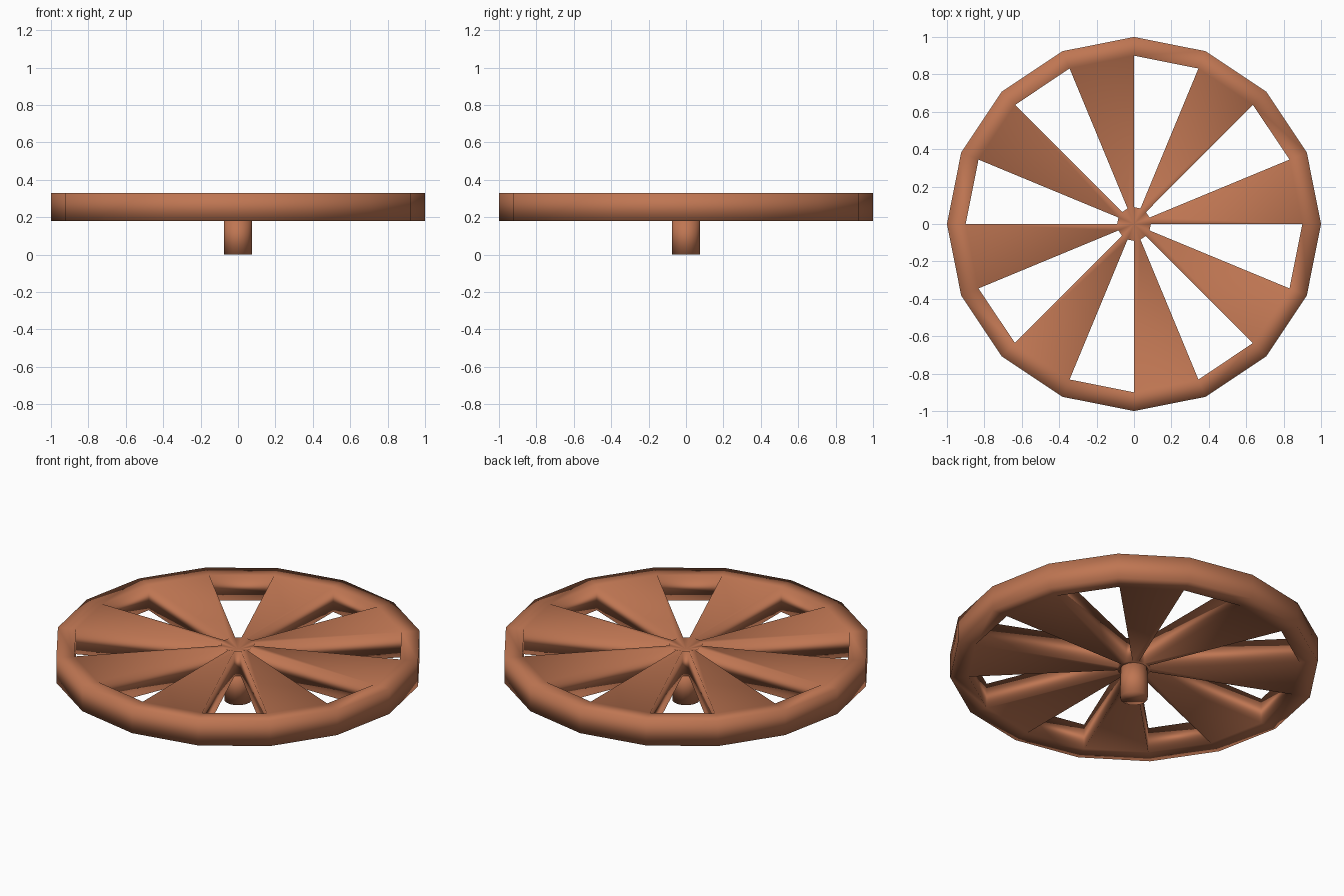
import bpy, bmesh
from math import cos, sin, pi

if "Cube" in bpy.data.objects:
    bpy.data.objects.remove(bpy.data.objects["Cube"])

SIDES = 16
Z_LOW, Z_HIGH = 0.18, 0.33
R_RIM, R_HOLE, R_HUB, R_POST = 1.0, 0.9, 0.09, 0.075

paint = bpy.data.materials.new("terracotta")
paint.diffuse_color = (0.52, 0.18, 0.085, 1)
paint.use_nodes = True
paint.node_tree.nodes["Principled BSDF"].inputs["Base Color"].default_value = paint.diffuse_color


def ring(bm, radius, z):
    return [bm.verts.new((radius * cos(2 * pi * i / SIDES),
                          radius * sin(2 * pi * i / SIDES), z)) for i in range(SIDES)]


def finish(bm, name):
    bmesh.ops.recalc_face_normals(bm, faces=bm.faces)
    for f in bm.faces:
        f.smooth = True
    mesh = bpy.data.meshes.new(name)
    bm.to_mesh(mesh)
    bm.free()
    mesh.materials.append(paint)
    bpy.context.collection.objects.link(bpy.data.objects.new(name, mesh))


# Wheel: rim, eight wedge spokes and hub in one smooth mesh
bm = bmesh.new()
rim_lo, rim_hi = ring(bm, R_RIM, Z_LOW), ring(bm, R_RIM, Z_HIGH)
in_lo, in_hi = ring(bm, R_HOLE, Z_LOW), ring(bm, R_HOLE, Z_HIGH)
hub_lo, hub_hi = ring(bm, R_HUB, Z_LOW), ring(bm, R_HUB, Z_HIGH)
dish = bm.verts.new((0, 0, Z_HIGH - 0.03))
for i in range(SIDES):
    j = (i + 1) % SIDES
    # rim outside, top and bottom
    bm.faces.new((rim_lo[i], rim_lo[j], rim_hi[j], rim_hi[i]))
    bm.faces.new((rim_hi[i], rim_hi[j], in_hi[j], in_hi[i]))
    bm.faces.new((rim_lo[j], rim_lo[i], in_lo[i], in_lo[j]))
    # dished hub top
    bm.faces.new((hub_hi[i], hub_hi[j], dish))
    # spoke side wall, one on each sector line
    bm.faces.new((in_lo[i], in_hi[i], hub_hi[i], hub_lo[i]))
    if i % 2 == 0:
        # wedge spoke
        bm.faces.new((in_hi[i], in_hi[j], hub_hi[j], hub_hi[i]))
        bm.faces.new((in_lo[j], in_lo[i], hub_lo[i], hub_lo[j]))
    else:
        # opening: rim wall and hub wall
        bm.faces.new((in_lo[j], in_lo[i], in_hi[i], in_hi[j]))
        bm.faces.new((hub_lo[i], hub_lo[j], hub_hi[j], hub_hi[i]))
bm.faces.new(hub_lo[::-1])
finish(bm, "spoked_wheel")

# Post under the hub
bm = bmesh.new()
bmesh.ops.create_cone(bm, cap_ends=True, segments=SIDES, radius1=R_POST,
                      radius2=R_POST, depth=Z_LOW + 0.01)
bmesh.ops.translate(bm, verts=bm.verts, vec=(0, 0, (Z_LOW + 0.01) / 2))
finish(bm, "post")
